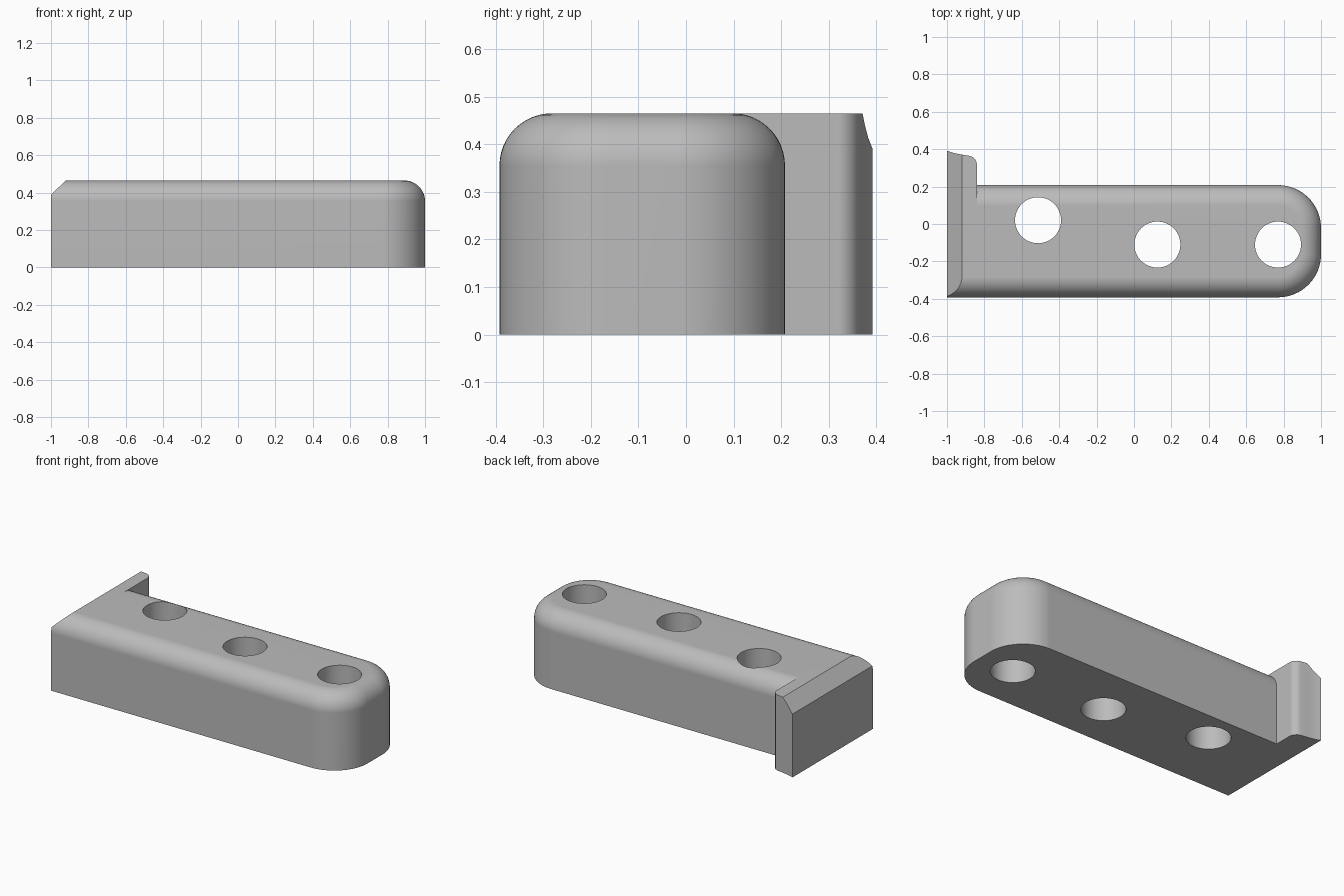
import bpy, bmesh
from math import sin, cos, pi

cube = bpy.data.objects.get("Cube")
if cube:
    bpy.data.objects.remove(cube, do_unlink=True)

HEIGHT, FRONT, BACK = 0.465, -0.392, 0.208
CORNER, FILLET = 0.23, 0.11

grey = bpy.data.materials.new("plain_grey")
grey.use_nodes = True
colour = (0.5, 0.5, 0.5, 1)
grey.diffuse_color = colour
grey.node_tree.nodes["Principled BSDF"].inputs["Base Color"].default_value = colour


def loft(name, rings):
    """Closed solid through rings of equal point count."""
    bm = bmesh.new()
    loops = [[bm.verts.new(p) for p in ring] for ring in rings]
    n = len(loops[0])
    for a, b in zip(loops, loops[1:]):
        for i in range(n):
            j = (i + 1) % n
            bm.faces.new((a[i], a[j], b[j], b[i]))
    bm.faces.new(loops[0])
    bm.faces.new(loops[-1])
    bmesh.ops.recalc_face_normals(bm, faces=bm.faces[:])
    mesh = bpy.data.meshes.new(name)
    bm.to_mesh(mesh)
    bm.free()
    mesh.materials.append(grey)
    obj = bpy.data.objects.new(name, mesh)
    bpy.context.collection.objects.link(obj)
    return obj


def combine(target, tool, operation):
    mod = target.modifiers.new(operation, "BOOLEAN")
    mod.operation, mod.object, mod.solver = operation, tool, "EXACT"
    bpy.context.view_layer.objects.active = target
    bpy.ops.object.modifier_apply(modifier=mod.name)
    bpy.data.objects.remove(tool, do_unlink=True)


def body_ring(inset, z):
    """Outline with a square left end and two rounded right corners."""
    r, steps = CORNER - inset, 16
    pts = [(-1, BACK - inset, z), (-1, FRONT + inset, z)]
    for cy, start in ((FRONT + CORNER, -pi / 2), (BACK - CORNER, 0)):
        for i in range(steps + 1):
            a = start + pi / 2 * i / steps
            pts.append((1 - CORNER + r * cos(a), cy + r * sin(a), z))
    return pts


# Main block with a rolled top edge
rings = [body_ring(0, 0)]
for i in range(13):
    a = pi / 2 * i / 12
    rings.append(body_ring(FILLET * (1 - cos(a)), HEIGHT - FILLET + FILLET * sin(a)))
block = loft("mounting_block", rings)

# End lip that sticks out at the back, with a curved tip
lip = [(-1, -0.05), (-0.84, -0.05), (-0.84, 0.32), (-0.843, 0.334), (-0.85, 0.346),
       (-0.861, 0.357), (-0.877, 0.364), (-0.92, 0.371), (-0.947, 0.376),
       (-0.975, 0.383), (-1, 0.392)]
combine(block, loft("end_lip", [[(x, y, z) for x, y in lip] for z in (0, HEIGHT)]), "UNION")

# Sloped cut along the top of the left end
wedge = [(-1.08, 0.315), (-0.84, 0.54), (-1.08, 0.54)]
combine(block, loft("slope_cutter", [[(x, y, z) for x, z in wedge] for y in (-0.6, 0.6)]), "DIFFERENCE")

# Through holes
for hx, hy in ((-0.513, 0.02), (0.125, -0.11), (0.77, -0.11)):
    circle = [(hx + 0.123 * cos(2 * pi * i / 48), hy + 0.123 * sin(2 * pi * i / 48)) for i in range(48)]
    combine(block, loft("hole_cutter", [[(x, y, z) for x, y in circle] for z in (-0.1, 0.6)]), "DIFFERENCE")

# Smooth curves, crisp edges
bpy.ops.object.select_all(action="DESELECT")
block.select_set(True)
bpy.context.view_layer.objects.active = block
bpy.ops.object.shade_smooth_by_angle(angle=pi / 7)
weighted = block.modifiers.new("even_shading", "WEIGHTED_NORMAL")
weighted.keep_sharp = True
